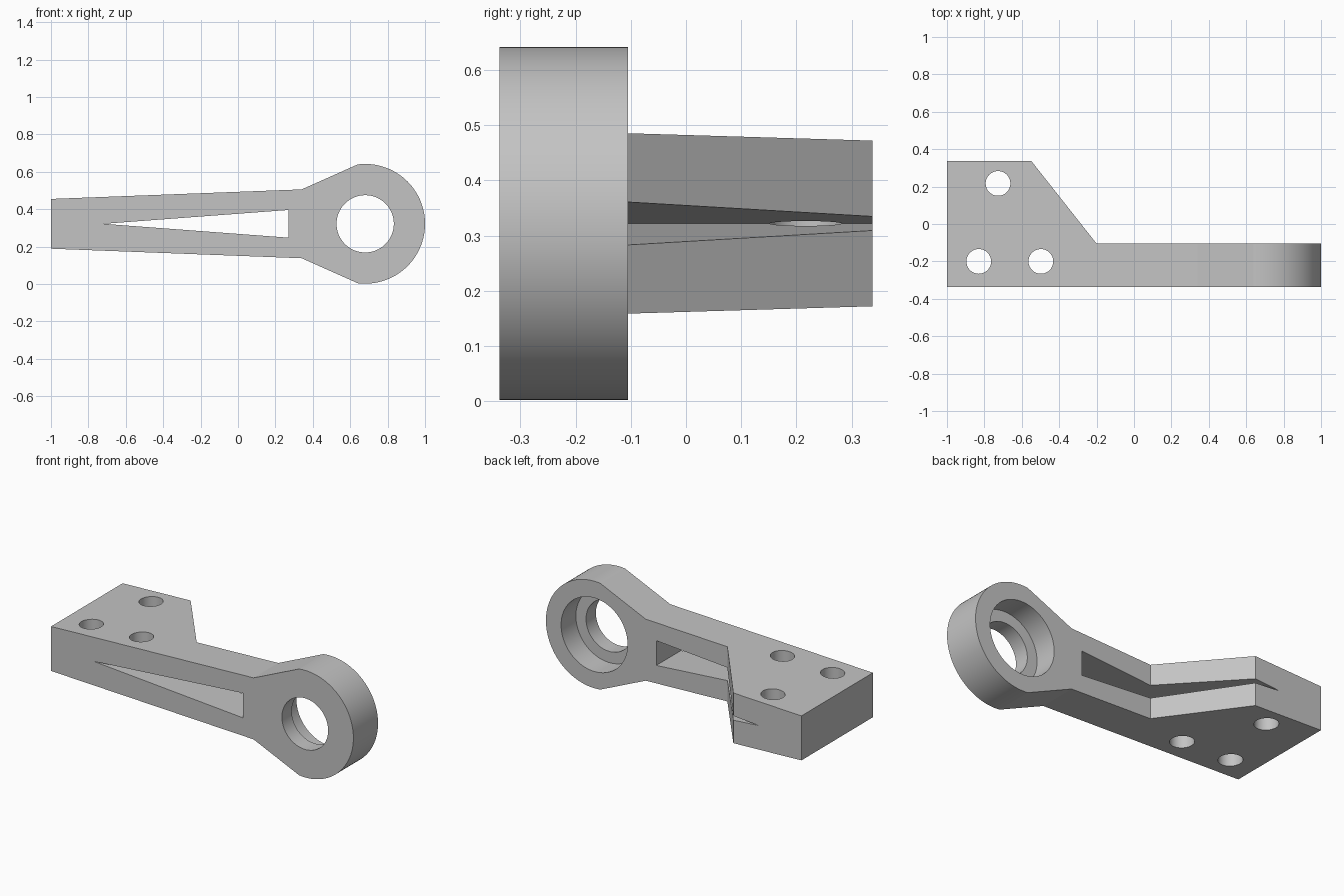
import bpy, bmesh, math
from mathutils import Vector

cube = bpy.data.objects.get("Cube")
if cube:
    bpy.data.objects.remove(cube, do_unlink=True)

steel = bpy.data.materials.new("plain_grey")
steel.use_nodes = True
GREY = (0.55, 0.55, 0.55, 1)
steel.diffuse_color = GREY
steel.node_tree.nodes["Principled BSDF"].inputs["Base Color"].default_value = GREY

EYE_X, MID_Z, EYE_R = 0.68, 0.322, 0.32
FRONT, ARM_BACK, BACK = -0.338, -0.105, 0.338


def prism(name, outline, axis, start, end):
    """Extrude a 2D outline along y (outline in x, z) or z (outline in x, y)."""
    bm = bmesh.new()
    place = (lambda a, b: (a, start, b)) if axis == "y" else (lambda a, b: (a, b, start))
    face = bm.faces.new([bm.verts.new(place(a, b)) for a, b in outline])
    move = Vector((0, end - start, 0)) if axis == "y" else Vector((0, 0, end - start))
    top = bmesh.ops.extrude_face_region(bm, geom=[face])
    moved = [v for v in top["geom"] if isinstance(v, bmesh.types.BMVert)]
    bmesh.ops.translate(bm, verts=moved, vec=move)
    bmesh.ops.recalc_face_normals(bm, faces=bm.faces)
    mesh = bpy.data.meshes.new(name)
    bm.to_mesh(mesh)
    bm.free()
    mesh.materials.append(steel)
    obj = bpy.data.objects.new(name, mesh)
    bpy.context.collection.objects.link(obj)
    return obj


def arc(cx, cy, r, a0, a1, n):
    return [(cx + r * math.cos(a0 + (a1 - a0) * i / n),
             cy + r * math.sin(a0 + (a1 - a0) * i / n)) for i in range(n + 1)]


def circle(cx, cy, r, n=96):
    return arc(cx, cy, r, 0, math.tau, n)[:-1]


def carve(target, cutter, operation="DIFFERENCE"):
    mod = target.modifiers.new(cutter.name, "BOOLEAN")
    mod.operation, mod.solver, mod.object = operation, "EXACT", cutter
    bpy.context.view_layer.objects.active = target
    bpy.ops.object.modifier_apply(modifier=mod.name)
    bpy.data.objects.remove(cutter, do_unlink=True)


# Tapered arm with round eye, extruded front to back
sweep = math.acos(-0.04 / EYE_R)
side = [(-1, MID_Z - 0.133), (0.34, MID_Z - 0.184)]
side += arc(EYE_X, MID_Z, EYE_R, -sweep, sweep, 96)
side += [(0.34, MID_Z + 0.184), (-1, MID_Z + 0.133)]
bracket = prism("bracket_arm", side, "y", FRONT, BACK)

# Plan shape: wide mounting plate narrowing to the arm
plan = [(-1.1, FRONT - 0.1), (1.1, FRONT - 0.1), (1.1, ARM_BACK),
        (-0.2, ARM_BACK), (-0.55, BACK), (-0.55, 0.5), (-1.1, 0.5)]
carve(bracket, prism("plan_shape", plan, "z", -0.2, 0.9), "INTERSECT")

# Wedge slot through the arm and plate
slot = [(-0.72, MID_Z), (0.27, MID_Z - 0.074), (0.27, MID_Z + 0.074)]
carve(bracket, prism("wedge_slot", slot, "y", -0.5, 0.5))

# Through bore and wider bearing seat from the back
carve(bracket, prism("eye_bore", circle(EYE_X, MID_Z, 0.153), "y", -0.5, 0.2))
carve(bracket, prism("bearing_seat", circle(EYE_X, MID_Z, 0.22), "y", ARM_BACK - 0.14, 0.2))

# Mounting holes
for x, y in [(-0.727, 0.217), (-0.83, -0.2), (-0.498, -0.2)]:
    carve(bracket, prism("mounting_hole", circle(x, y, 0.066, 64), "z", -0.2, 0.9))

# Smooth round walls, crisp corners
bpy.ops.object.select_all(action="DESELECT")
bracket.select_set(True)
bpy.context.view_layer.objects.active = bracket
bpy.ops.object.shade_smooth_by_angle(angle=math.radians(14))
